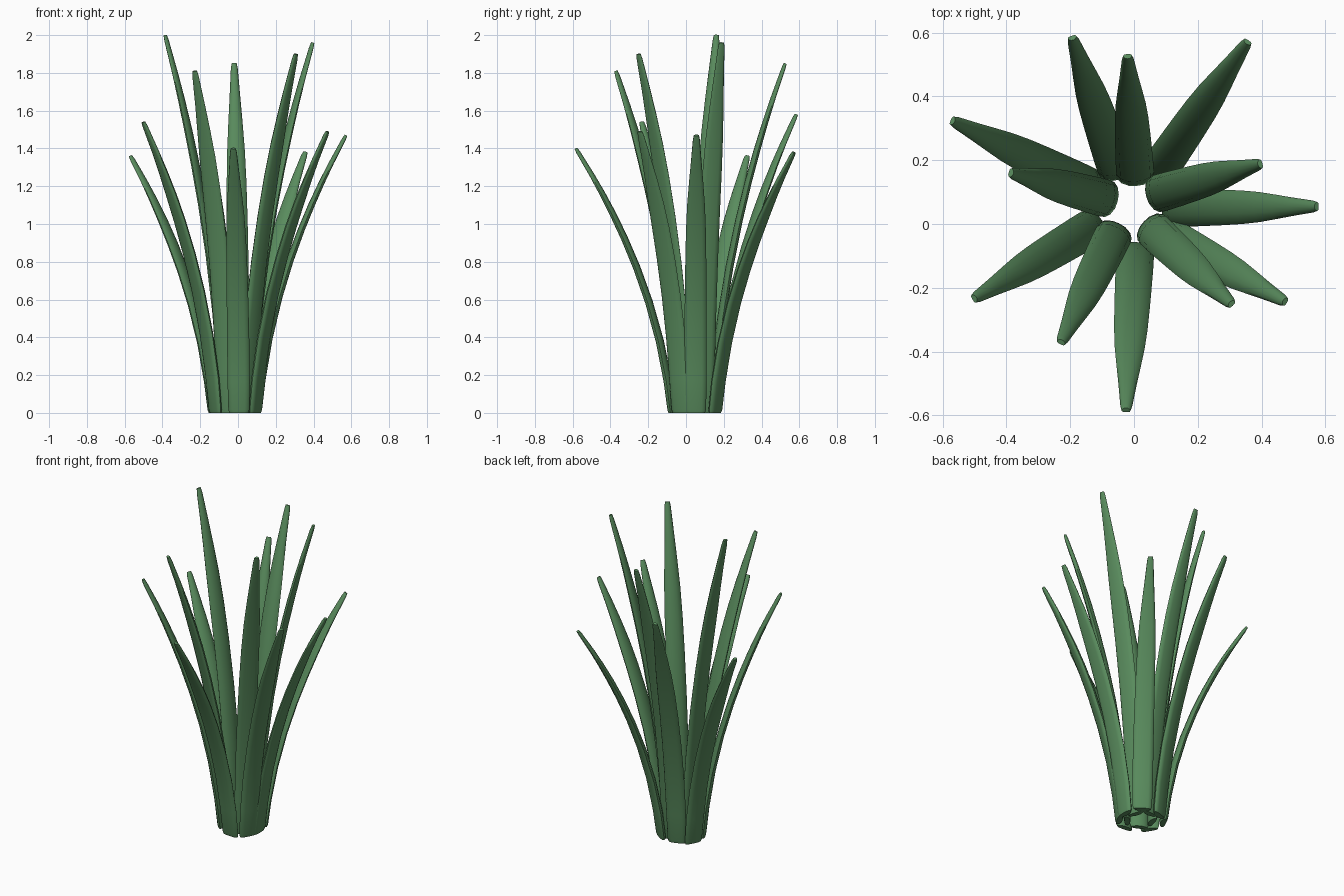
import bpy
import bmesh
from mathutils import Vector

cube = bpy.data.objects.get("Cube")
if cube:
    bpy.data.objects.remove(cube)

# Leaf colour
green = bpy.data.materials.new("leaf_green")
green.use_nodes = True
colour = (0.10, 0.26, 0.11, 1)
green.diffuse_color = colour
green.node_tree.nodes["Principled BSDF"].inputs["Base Color"].default_value = colour

# Cross-section: (across, outward) as fractions of width and thickness
SECTION = [(-.5, .12), (-.44, .36), (-.28, .48), (0, .5), (.28, .48), (.44, .36),
           (.5, .12), (.4, -.2), (.2, -.43), (0, -.48), (-.2, -.43), (-.4, -.2)]

# Stations along the leaf: (height fraction, width, thickness)
STATIONS = [(0, .1, .034), (.012, .112, .042), (.12, .118, .044), (.27, .118, .043),
            (.42, .115, .041), (.55, .111, .039), (.66, .105, .037), (.75, .094, .035),
            (.83, .076, .031), (.9, .058, .027), (.985, .037, .022), (1, .028, .016)]


def make_leaf(name, base, tip, height):
    """Loft a flattened blade that arches outward from base to tip."""
    base, tip = Vector((*base, 0)), Vector((*tip, 0))
    reach = tip - base
    out = reach.normalized()
    side = Vector((-out.y, out.x, 0))
    up = Vector((0, 0, 1))
    bm = bmesh.new()
    rings = []
    for t, width, thick in STATIONS:
        centre = base + reach * (.25 * t + .75 * t * t) + up * height * t
        tangent = (reach * (.25 + 1.5 * t) + up * height).normalized()
        normal = out if t < .02 else side.cross(tangent).normalized()
        if normal.dot(out) < 0:
            normal = -normal
        rings.append([bm.verts.new(centre + side * a * width + normal * b * thick)
                      for a, b in SECTION])
    count = len(SECTION)
    for low, high in zip(rings, rings[1:]):
        for i in range(count):
            j = (i + 1) % count
            bm.faces.new((low[i], low[j], high[j], high[i]))
    bm.faces.new(rings[0])
    bm.faces.new(rings[-1])
    bmesh.ops.recalc_face_normals(bm, faces=bm.faces)
    mesh = bpy.data.meshes.new(name)
    bm.to_mesh(mesh)
    bm.free()
    mesh.materials.append(green)
    leaf = bpy.data.objects.new(name, mesh)
    bpy.context.collection.objects.link(leaf)
    bpy.ops.object.select_all(action="DESELECT")
    leaf.select_set(True)
    bpy.context.view_layer.objects.active = leaf
    bpy.ops.object.shade_smooth_by_angle(angle=1)


# Tall inner ring: base, tip, height
INNER = [((.005, .138), (-.02, .525), 1.85), ((.057, .09), (.395, .188), 1.96),
         ((.045, -.005), (.305, -.25), 1.9), ((-.055, -.015), (-.228, -.37), 1.81),
         ((-.07, .075), (-.385, .16), 2.0)]

# Lower, wider outer ring
OUTER = [((.105, .05), (.572, .055), 1.47), ((.065, .15), (.355, .57), 1.38),
         ((-.05, .158), (-.193, .583), 1.58), ((-.125, .11), (-.568, .323), 1.36),
         ((-.115, 0), (-.5, -.233), 1.54), ((.005, -.075), (-.025, -.583), 1.4),
         ((.085, -.025), (.473, -.243), 1.49)]

for ring, leaves in (("inner", INNER), ("outer", OUTER)):
    for number, (base, tip, height) in enumerate(leaves, 1):
        make_leaf(f"{ring}_leaf_{number}", base, tip, height)
